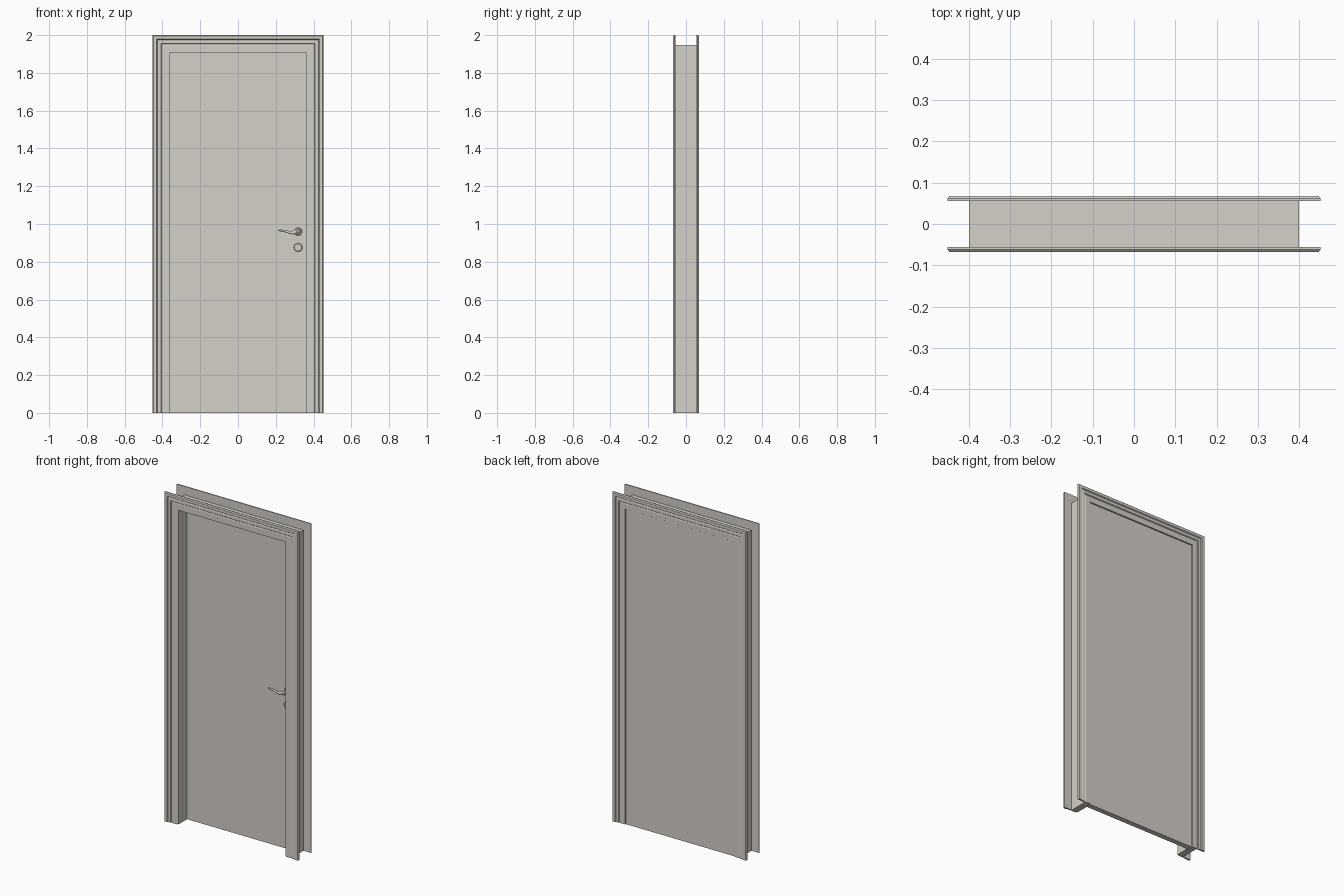
import bpy, bmesh, math

cube = bpy.data.objects.get("Cube")
if cube:
    bpy.data.objects.remove(cube, do_unlink=True)


def make_material(name, rgb):
    mat = bpy.data.materials.new(name)
    mat.use_nodes = True
    mat.diffuse_color = (*rgb, 1)
    mat.node_tree.nodes["Principled BSDF"].inputs["Base Color"].default_value = (*rgb, 1)
    return mat


GREY = make_material("warm light grey", (0.66, 0.63, 0.58))


def finish(name, bm, smooth=False):
    bmesh.ops.recalc_face_normals(bm, faces=bm.faces)
    mesh = bpy.data.meshes.new(name)
    bm.to_mesh(mesh)
    bm.free()
    obj = bpy.data.objects.new(name, mesh)
    bpy.context.collection.objects.link(obj)
    mesh.materials.append(GREY)
    if smooth:
        bpy.context.view_layer.objects.active = obj
        obj.select_set(True)
        bpy.ops.object.shade_smooth_by_angle(angle=math.radians(35))
        obj.select_set(False)
    return obj


def loft(name, rings, smooth=False):
    """Skin a run of equal rings and cap both ends."""
    bm = bmesh.new()
    rows = [[bm.verts.new(p) for p in ring] for ring in rings]
    n = len(rows[0])
    for a, b in zip(rows, rows[1:]):
        for i in range(n):
            j = (i + 1) % n
            bm.faces.new((a[i], a[j], b[j], b[i]))
    bm.faces.new(rows[0][::-1])
    bm.faces.new(rows[-1])
    return finish(name, bm, smooth)


def door_surround(name, profile):
    """Sweep (half width, y) points up, across and down with mitred corners."""
    head = 1.548
    rings = [[(side * w, y, z if z == 0 else head + w) for w, y in profile]
             for side, z in ((-1, 0), (-1, 1), (1, 1), (1, 0))]
    return loft(name, rings)


def box(name, x, y, z):
    bm = bmesh.new()
    bmesh.ops.create_cube(bm, size=1)
    for v in bm.verts:
        v.co = [r[0] if c < 0 else r[1] for c, r in zip(v.co, (x, y, z))]
    return finish(name, bm)


def turned(name, x, z, profile, sides=32):
    """Round part standing out from the leaf, given (radius, y) points."""
    rings = [[(x + r * math.cos(2 * math.pi * i / sides), y,
               z + r * math.sin(2 * math.pi * i / sides)) for i in range(sides)]
             for r, y in profile]
    return loft(name, rings, True)


# Moulded casings, front and back
casing = [(0.452, 0.056), (0.452, 0.062), (0.447, 0.068), (0.431, 0.068),
          (0.427, 0.063), (0.421, 0.065), (0.408, 0.065), (0.404, 0.060),
          (0.398, 0.062), (0.368, 0.062), (0.368, 0.056)]
for name, side in (("front_casing", -1), ("back_casing", 1)):
    door_surround(name, [(w, side * y) for w, y in casing])

# Jamb lining with a stop that the leaf closes against
door_surround("jamb", [(0.40, -0.058), (0.40, 0.058), (0.368, 0.058),
                       (0.368, 0.025), (0.36, 0.025), (0.36, -0.058)])

# Flat leaf, close to the back
LEAF = 0.025
box("door_leaf", (-0.365, 0.365), (LEAF, 0.057), (0, 1.913))

# Handle rose, key rose and their details
HX, HZ, KZ = 0.318, 0.96, 0.876
turned("handle_rose", HX, HZ, [(0.021, LEAF + 0.002), (0.021, LEAF - 0.004),
                               (0.017, LEAF - 0.007)])
turned("key_rose", HX, KZ, [(0.023, LEAF + 0.002), (0.023, LEAF - 0.004),
                            (0.019, LEAF - 0.007)])
turned("key_cylinder", HX, KZ + 0.004, [(0.007, LEAF), (0.007, LEAF - 0.01)])
box("key_slot", (HX - 0.003, HX + 0.003), (LEAF - 0.01, LEAF), (KZ - 0.013, KZ))
turned("handle_neck", HX, HZ, [(0.012, LEAF), (0.009, LEAF - 0.012),
                               (0.009, LEAF - 0.035), (0.011, LEAF - 0.042),
                               (0.007, LEAF - 0.047)])

# Gently waved lever: x, z, half height, half depth
lever = [(0.330, 0.964, 0.006, 0.004), (0.315, 0.962, 0.012, 0.006),
         (0.295, 0.955, 0.010, 0.006), (0.275, 0.955, 0.008, 0.005),
         (0.250, 0.962, 0.006, 0.005), (0.225, 0.966, 0.005, 0.004),
         (0.212, 0.966, 0.002, 0.002)]
loft("handle_lever", [[(x, LEAF - 0.04 + d * math.sin(2 * math.pi * i / 16),
                        z + h * math.cos(2 * math.pi * i / 16)) for i in range(16)]
                      for x, z, h, d in lever], True)
